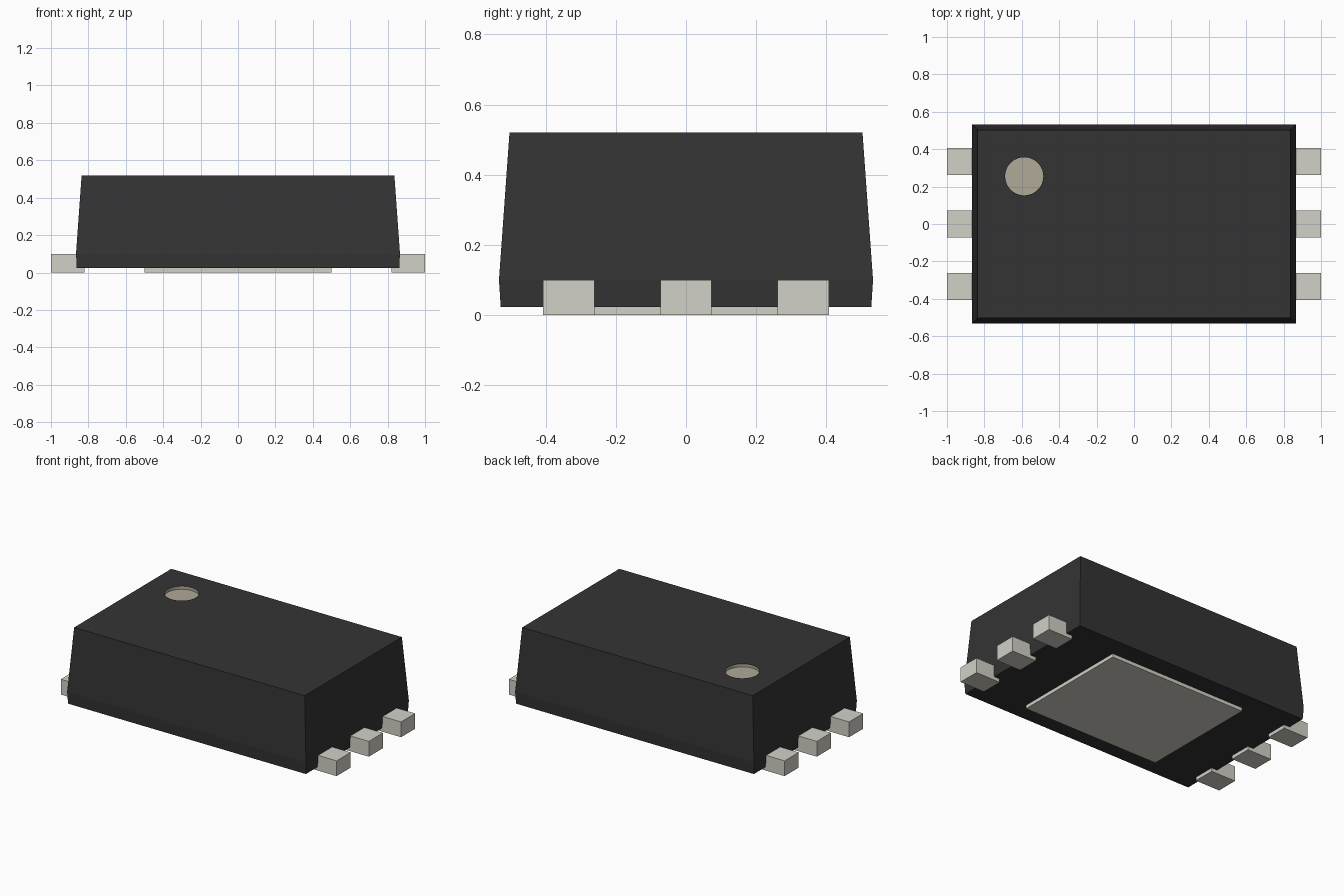
import bpy, bmesh
from mathutils import Vector

cube = bpy.data.objects.get("Cube")
if cube:
    bpy.data.objects.remove(cube, do_unlink=True)


def material(name, colour):
    m = bpy.data.materials.new(name)
    m.use_nodes = True
    m.diffuse_color = (*colour, 1)
    m.node_tree.nodes["Principled BSDF"].inputs["Base Color"].default_value = (*colour, 1)
    return m


black = material("black plastic", (0.034, 0.034, 0.034))
metal = material("pale metal", (0.645, 0.638, 0.572))
tan = material("tan marking", (0.435, 0.398, 0.316))


def finish(bm, name, *mats):
    bmesh.ops.recalc_face_normals(bm, faces=bm.faces)
    mesh = bpy.data.meshes.new(name)
    bm.to_mesh(mesh)
    bm.free()
    for m in mats:
        mesh.materials.append(m)
    obj = bpy.data.objects.new(name, mesh)
    bpy.context.collection.objects.link(obj)
    return obj


def box(name, lo, hi, mat):
    bm = bmesh.new()
    bmesh.ops.create_cube(bm, size=1)
    lo, hi = Vector(lo), Vector(hi)
    for v in bm.verts:
        v.co = (lo + hi) / 2 + v.co * (hi - lo)
    return finish(bm, name, mat)


# Moulded body: stacked rectangles, widest just above the base
sections = [(0.862, 0.528, 0.023), (0.866, 0.533, 0.1), (0.836, 0.503, 0.52)]
corners = [(-1, -1), (1, -1), (1, 1), (-1, 1)]
bm = bmesh.new()
rings = [[bm.verts.new((sx * x, sy * y, z)) for sx, sy in corners] for x, y, z in sections]
for low, high in zip(rings, rings[1:]):
    for i in range(4):
        j = (i + 1) % 4
        bm.faces.new((low[i], low[j], high[j], high[i]))
bm.faces.new(rings[0][::-1])

# Round pin-one recess in the top
centre, radius, top, depth = Vector((-0.587, 0.255)), 0.102, 0.52, 0.02
circle = bmesh.ops.create_circle(bm, segments=48, radius=radius)["verts"]
for v in circle:
    v.co += Vector((*centre, top))
rim = list({e for v in circle for e in v.link_edges})
outer = [bm.edges.get((rings[-1][i], rings[-1][(i + 1) % 4])) for i in range(4)]
bmesh.ops.triangle_fill(bm, edges=rim + outer, use_beauty=True, normal=(0, 0, 1))
# Clear anything filled across the opening, then sink the wall and floor
inside = [f for f in bm.faces if all(v in circle for v in f.verts)
          and (f.calc_center_median().xy - centre).length < radius * 0.99]
bmesh.ops.delete(bm, geom=inside, context="FACES_ONLY")
sunk = bmesh.ops.extrude_edge_only(bm, edges=rim)["geom"]
floor_verts = [g for g in sunk if isinstance(g, bmesh.types.BMVert)]
for v in floor_verts:
    v.co.z -= depth
bmesh.ops.contextual_create(bm, geom=[g for g in sunk if isinstance(g, bmesh.types.BMEdge)])
for f in bm.faces:
    if any(v in floor_verts for v in f.verts):
        f.material_index = 1
top_faces = [f for f in bm.faces if all(abs(v.co.z - top) < 0.001 for v in f.verts)]
bmesh.ops.dissolve_limit(bm, angle_limit=0.01, verts=[],
                         edges=list({e for f in top_faces for e in f.edges
                                     if all(g in top_faces for g in e.link_faces)}))
finish(bm, "body", black, tan)

# Three contacts on each end
for side, sx in (("left", 1), ("right", -1)):
    for place, y in (("front", -0.334), ("middle", 0), ("back", 0.334)):
        x0, x1 = sorted((sx * 0.82, sx))
        box(f"{side}_{place}_contact", (x0, y - 0.073, 0), (x1, y + 0.073, 0.1), metal)

# Heat pad under the body
box("bottom_pad", (-0.5, -0.4, 0), (0.5, 0.4, 0.04), metal)
